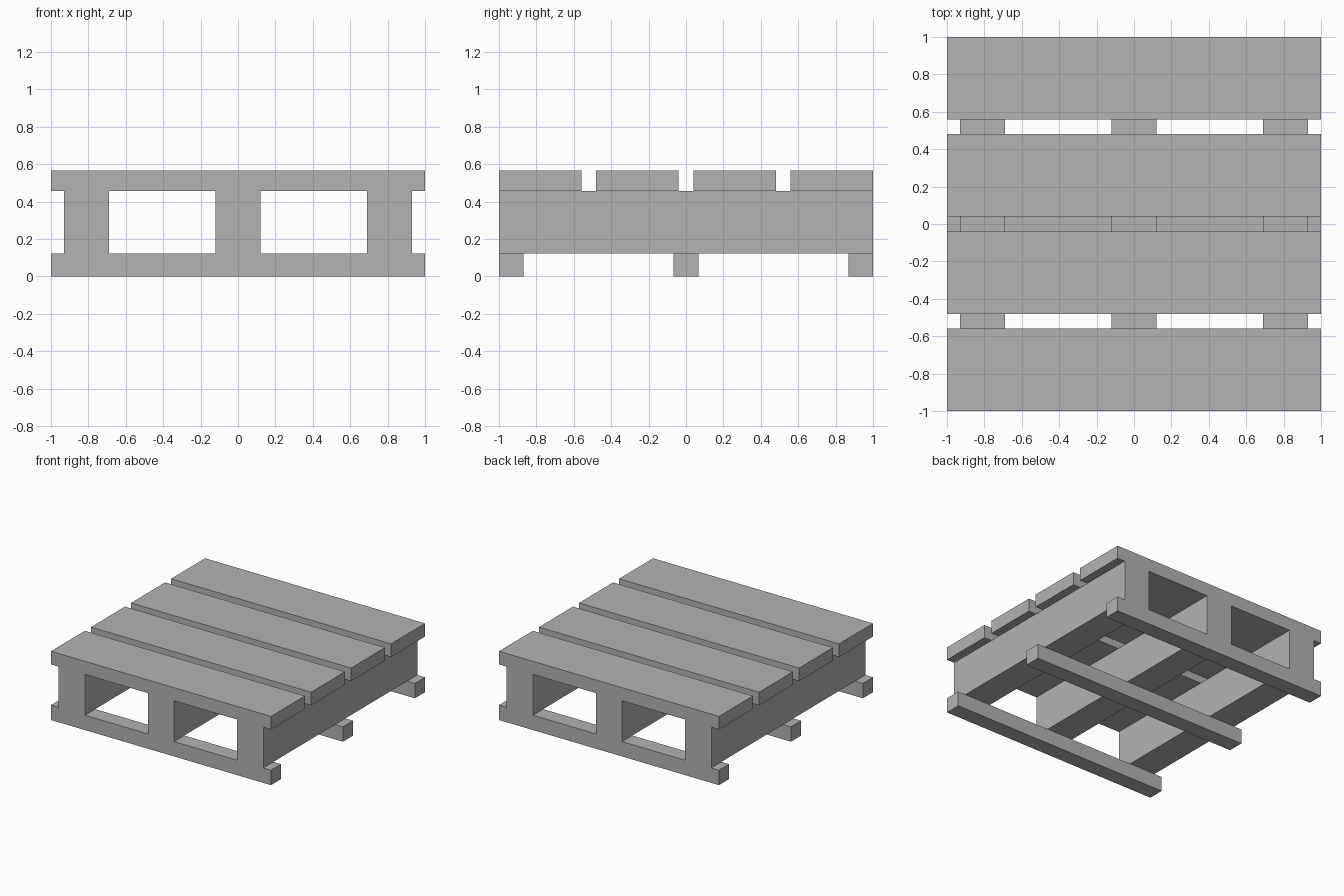
import bpy
import bmesh
from mathutils import Matrix, Vector

cube = bpy.data.objects.get("Cube")
if cube:
    bpy.data.objects.remove(cube, do_unlink=True)

# Single flat grey for the whole pallet
grey = bpy.data.materials.new("plain_grey")
grey.use_nodes = True
colour = (0.45, 0.45, 0.45, 1)
grey.diffuse_color = colour
grey.node_tree.nodes["Principled BSDF"].inputs["Base Color"].default_value = colour


def board(name, x, y, z):
    """Box spanning the (low, high) ranges x, y and z."""
    ranges = (x, y, z)
    size = Vector([hi - lo for lo, hi in ranges])
    centre = Vector([(lo + hi) / 2 for lo, hi in ranges])
    bm = bmesh.new()
    bmesh.ops.create_cube(bm, size=1, matrix=Matrix.Diagonal(size.to_4d()))
    mesh = bpy.data.meshes.new(name)
    bm.to_mesh(mesh)
    bm.free()
    mesh.materials.append(grey)
    obj = bpy.data.objects.new(name, mesh)
    obj.location = centre
    bpy.context.collection.objects.link(obj)
    return obj


FULL = (-1, 1)
RUNNER_TOP, STRINGER_TOP, DECK_TOP = 0.122, 0.457, 0.565

# Three thin runners across the underside
for label, y in (("front", -0.934), ("middle", 0), ("back", 0.934)):
    board(label + "_runner", FULL, (y - 0.066, y + 0.066), (0, RUNNER_TOP))

# Three deep stringers running front to back
for label, x in (("right", -0.81), ("middle", 0), ("left", 0.81)):
    board(label + "_stringer", (x - 0.12, x + 0.12), FULL, (RUNNER_TOP, STRINGER_TOP))

# Four wide deck boards with gaps between them
for i in range(4):
    y = -0.78 + 0.52 * i
    board(f"deck_board_{i + 1}", FULL, (y - 0.22, y + 0.22), (STRINGER_TOP, DECK_TOP))
